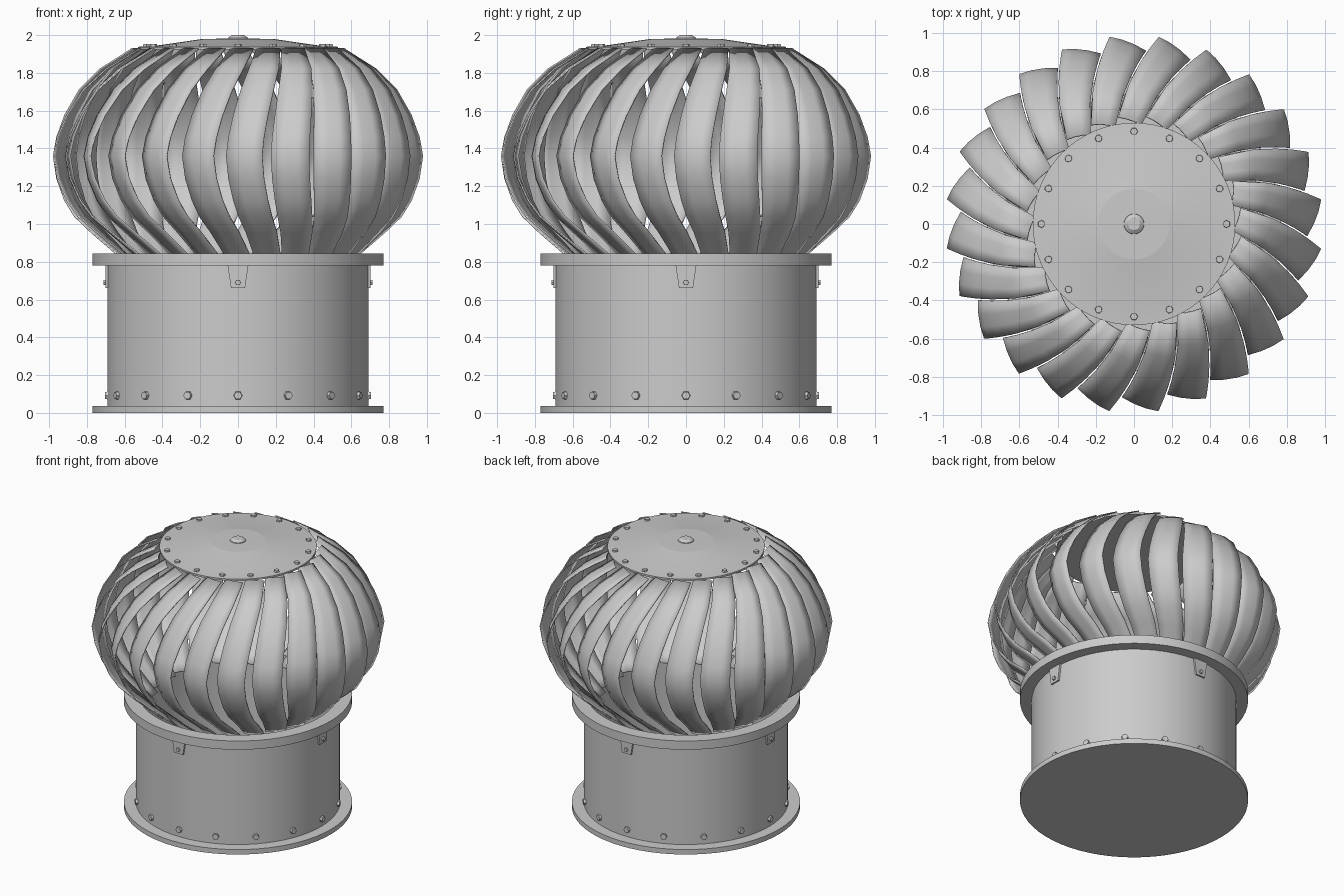
import bpy, bmesh
from math import sin, cos, radians, pi
from mathutils import Matrix

if "Cube" in bpy.data.objects:
    bpy.data.objects.remove(bpy.data.objects["Cube"])


def make_object(name, bm, angle=30):
    bmesh.ops.recalc_face_normals(bm, faces=bm.faces)
    mesh = bpy.data.meshes.new(name)
    bm.to_mesh(mesh)
    bm.free()
    ob = bpy.data.objects.new(name, mesh)
    bpy.context.collection.objects.link(ob)
    bpy.ops.object.select_all(action='DESELECT')
    ob.select_set(True)
    bpy.context.view_layer.objects.active = ob
    if angle:
        bpy.ops.object.shade_smooth_by_angle(angle=radians(angle))
    return ob


def lathe(name, profile, seg=64, closed=False, angle=30):
    """Spin (radius, z) points around z; a radius of 0 makes a pole."""
    bm = bmesh.new()
    verts = [bm.verts.new((r, 0, z)) for r, z in profile]
    pairs = list(zip(verts, verts[1:]))
    if closed:
        pairs.append((verts[-1], verts[0]))
    edges = [bm.edges.new(p) for p in pairs]
    bmesh.ops.spin(bm, geom=verts + edges, cent=(0, 0, 0), axis=(0, 0, 1),
                   angle=2 * pi, steps=seg, use_duplicate=False)
    bmesh.ops.remove_doubles(bm, verts=bm.verts, dist=1e-4)
    return make_object(name, bm, angle)


def hex_bolt(bm, matrix, radius, depth):
    bmesh.ops.create_cone(bm, cap_ends=True, segments=6, radius1=radius,
                          radius2=radius * 0.9, depth=depth, matrix=matrix)


def side_matrix(a, r, z):
    # local z points outward at angle a
    return (Matrix.Rotation(a, 4, 'Z') @ Matrix.Translation((r, 0, z))
            @ Matrix.Rotation(pi / 2, 4, 'Y'))


# Duct with closed floor, base flange and collar ring
lathe("duct", [(0.69, 0.02), (0.69, 0.80), (0.675, 0.80), (0.675, 0.02)], closed=True)
lathe("base_flange", [(0, 0), (0.77, 0), (0.77, 0.037), (0, 0.037)])
lathe("collar", [(0.675, 0.78), (0.77, 0.78), (0.77, 0.845), (0.675, 0.845)], closed=True)

# Top cap with shallow cone and centre nub
lathe("top_cap", [(0, 1.925), (0.53, 1.925), (0.53, 1.938), (0.44, 1.943),
                  (0.185, 1.98), (0, 1.982)], angle=6)
lathe("cap_nub", [(0, 1.975), (0.055, 1.975), (0.052, 1.986), (0.032, 2.0), (0, 2.0)], seg=24)

# Bolts on the cap and around the duct foot
bm = bmesh.new()
for i in range(16):
    m = Matrix.Rotation(i * pi / 8, 4, 'Z') @ Matrix.Translation((0.485, 0, 1.943))
    hex_bolt(bm, m, 0.021, 0.018)
make_object("cap_bolts", bm, 0)
bm = bmesh.new()
for i in range(16):
    hex_bolt(bm, side_matrix(i * pi / 8, 0.695, 0.092), 0.024, 0.02)
make_object("duct_bolts", bm, 0)

# Four tapered brackets under the collar, each with a bolt
bm = bmesh.new()
for i in range(4):
    rot = Matrix.Rotation(i * pi / 2, 4, 'Z')
    outline = [(-0.055, 0.782), (0.055, 0.782), (0.037, 0.66), (-0.037, 0.66)]
    face = bm.faces.new([bm.verts.new(rot @ Matrix.Translation((0.685, y, z)).translation)
                         for y, z in outline])
    ext = bmesh.ops.extrude_face_region(bm, geom=[face])['geom']
    out = rot @ Matrix.Translation((0.016, 0, 0)).translation
    bmesh.ops.translate(bm, vec=out,
                        verts=[v for v in ext if isinstance(v, bmesh.types.BMVert)])
    hex_bolt(bm, side_matrix(i * pi / 2, 0.704, 0.69), 0.016, 0.018)
make_object("collar_brackets", bm, 0)

# Swept turbine blades: outer leading edge overlaps the next blade's trailing edge
PROFILE = [(0.565, 1.928), (0.73, 1.82), (0.84, 1.71), (0.92, 1.575), (0.965, 1.46),
           (0.985, 1.36), (0.965, 1.24), (0.92, 1.125), (0.865, 1.04),
           (0.775, 0.955), (0.65, 0.845), (0.60, 0.80)]
COUNT = 24
CHORD = 3


def sweep(r):
    return 38 * (0.985 - r)


bm = bmesh.new()
for b in range(COUNT):
    base = 7.5 + b * 360 / COUNT
    rows = []
    for r, z in PROFILE:
        rt = r * 0.92
        a0 = radians(base + sweep(r))
        a1 = radians(base + sweep(rt) - 14.4)
        row = []
        for k in range(CHORD + 1):
            t = k / CHORD
            bulge = 1 + 0.012 * 4 * t * (1 - t)
            x = (r * cos(a0) * (1 - t) + rt * cos(a1) * t) * bulge
            y = (r * sin(a0) * (1 - t) + rt * sin(a1) * t) * bulge
            row.append(bm.verts.new((x, y, z)))
        rows.append(row)
    for p, q in zip(rows, rows[1:]):
        for k in range(CHORD):
            bm.faces.new((p[k], p[k + 1], q[k + 1], q[k]))
blades = make_object("turbine_blades", bm, 40)
solid = blades.modifiers.new("thickness", 'SOLIDIFY')
solid.thickness = 0.008
solid.offset = 0
